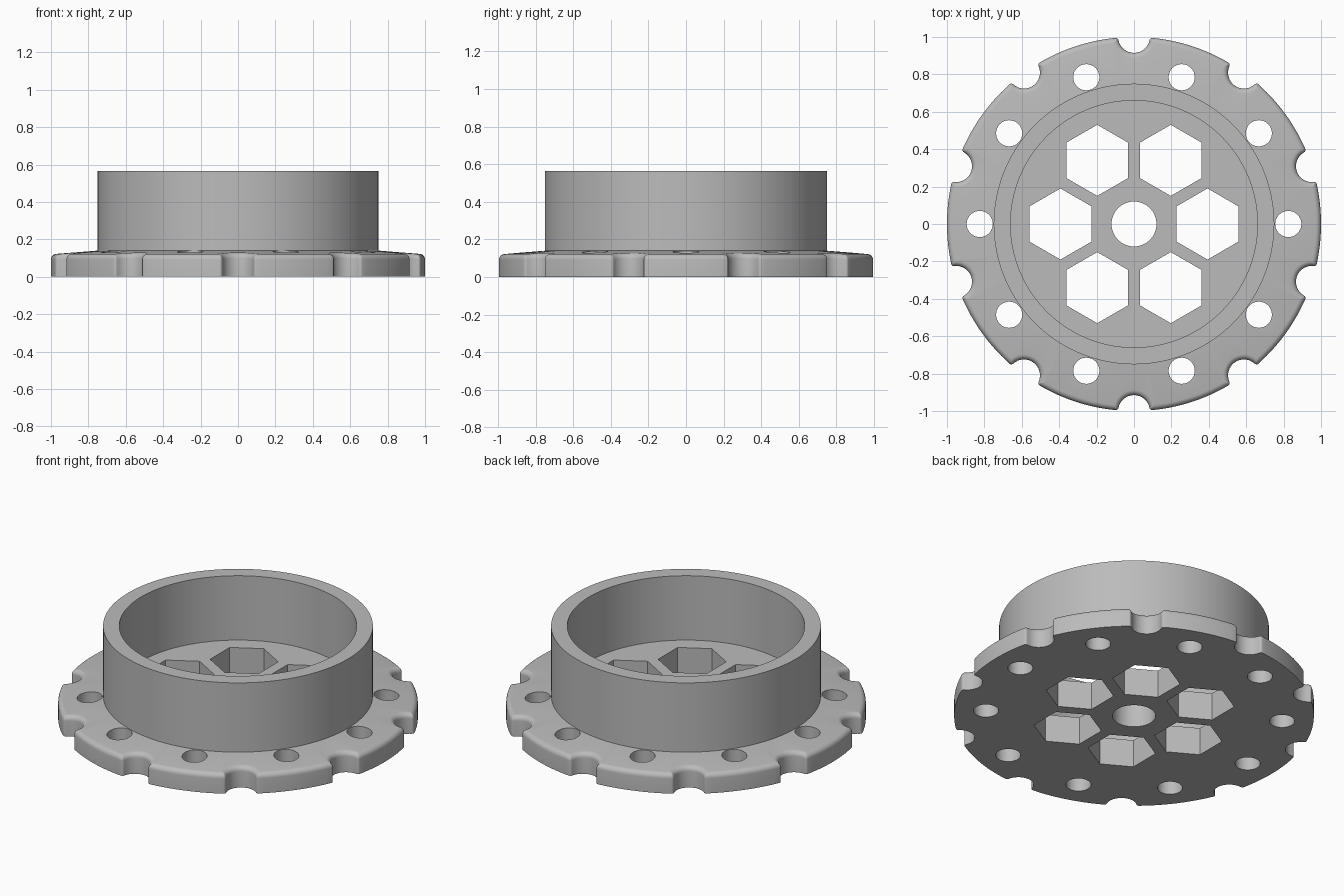
import bpy
import bmesh
from math import sin, cos, pi, atan2, sqrt, hypot, radians

if "Cube" in bpy.data.objects:
    bpy.data.objects.remove(bpy.data.objects["Cube"], do_unlink=True)

COUNT = 10                 # notches and bolt holes
SECTOR = 2 * pi / COUNT
NOTCH_R, LIP_R = 0.085, 0.014
RING_OUT, RING_IN = 0.75, 0.66
RING_TOP, FLOOR_Z = 0.565, 0.17
FILLET = 0.028


def lerp(a, b, n):
    return [a + (b - a) * i / n for i in range(n + 1)]


def outline(inset):
    """Notched rim as (radius, angle) pairs, shrunk inward by inset."""
    rim, notch, lip = 1 - inset, NOTCH_R + inset, max(LIP_R - inset, 0.001)
    a = ((rim - lip) ** 2 + 1 - (notch + lip) ** 2) / 2
    b = sqrt((rim - lip) ** 2 - a * a)
    edge = atan2(b, a)
    pts = [(1 + notch * cos(t), notch * sin(t)) for t in lerp(pi, atan2(b, a - 1), 8)]
    pts += [(a + lip * cos(t), b + lip * sin(t)) for t in lerp(atan2(-b, 1 - a), edge, 4)[1:]]
    pts += [(rim * cos(t), rim * sin(t)) for t in lerp(edge, SECTOR / 2, 7)[1:]]
    half = [(hypot(x, y), atan2(y, x)) for x, y in pts]
    sector = half + [(r, SECTOR - t) for r, t in half[-2:0:-1]]
    return [(r, t + (k + 0.5) * SECTOR) for k in range(COUNT) for r, t in sector]


def top_z(r):
    """Gently sloping top of the flange."""
    return 0.14 - 0.08 * (r - RING_OUT)


def finish(bm, name):
    bmesh.ops.recalc_face_normals(bm, faces=bm.faces)
    mesh = bpy.data.meshes.new(name)
    bm.to_mesh(mesh)
    bm.free()
    ob = bpy.data.objects.new(name, mesh)
    bpy.context.collection.objects.link(ob)
    return ob


# Flange and raised ring: stacked loops from the underside to the inner floor
rim = outline(0)
loops = [[(r, t, 0) for r, t in rim]]
for q in lerp(0, pi / 2, 6):
    inset, drop = FILLET * (1 - cos(q)), FILLET * (1 - sin(q))
    loops.append([(r, t, top_z(r) - drop) for r, t in outline(inset)])
for radius, z in [(RING_OUT, top_z(RING_OUT)), (RING_OUT, RING_TOP),
                  (RING_IN, RING_TOP), (RING_IN, FLOOR_Z)]:
    loops.append([(radius, t, z) for r, t in rim])

bm = bmesh.new()
rows = [[bm.verts.new((r * cos(t), r * sin(t), z)) for r, t, z in loop] for loop in loops]
n = len(rim)
for low, high in zip(rows, rows[1:]):
    for i in range(n):
        j = (i + 1) % n
        bm.faces.new((low[i], low[j], high[j], high[i]))
bm.faces.new(rows[0][::-1])
bm.faces.new(rows[-1])
body = finish(bm, "flanged_ring")

# Through holes: bolt circle, hexagons and centre bore
bm = bmesh.new()


def prism(cx, cy, radius, sides):
    ring = [pi / 2 + 2 * pi * i / sides for i in range(sides)]
    lo, hi = [[bm.verts.new((cx + radius * cos(t), cy + radius * sin(t), z)) for t in ring]
              for z in (-0.1, 0.3)]
    for i in range(sides):
        j = (i + 1) % sides
        bm.faces.new((lo[i], lo[j], hi[j], hi[i]))
    bm.faces.new(lo[::-1])
    bm.faces.new(hi)


for k in range(COUNT):
    prism(0.825 * cos(k * SECTOR), 0.825 * sin(k * SECTOR), 0.07, 32)
for k in range(6):
    prism(0.393 * cos(k * pi / 3), 0.393 * sin(k * pi / 3), 0.19, 6)
prism(0, 0, 0.12, 48)
cutter = finish(bm, "hole_cutter")
cutter.hide_render = True

bpy.ops.object.select_all(action='DESELECT')
bpy.context.view_layer.objects.active = body
body.select_set(True)
cut = body.modifiers.new("holes", 'BOOLEAN')
cut.operation = 'DIFFERENCE'
cut.solver = 'EXACT'
cut.object = cutter
bpy.ops.object.modifier_apply(modifier=cut.name)
bpy.data.objects.remove(cutter, do_unlink=True)

# Plain grey finish
grey = bpy.data.materials.new("plain_grey")
grey.use_nodes = True
colour = (0.5, 0.5, 0.5, 1)
grey.diffuse_color = colour
grey.node_tree.nodes["Principled BSDF"].inputs["Base Color"].default_value = colour
body.data.materials.clear()
body.data.materials.append(grey)
bpy.ops.object.shade_smooth_by_angle(angle=radians(30))
